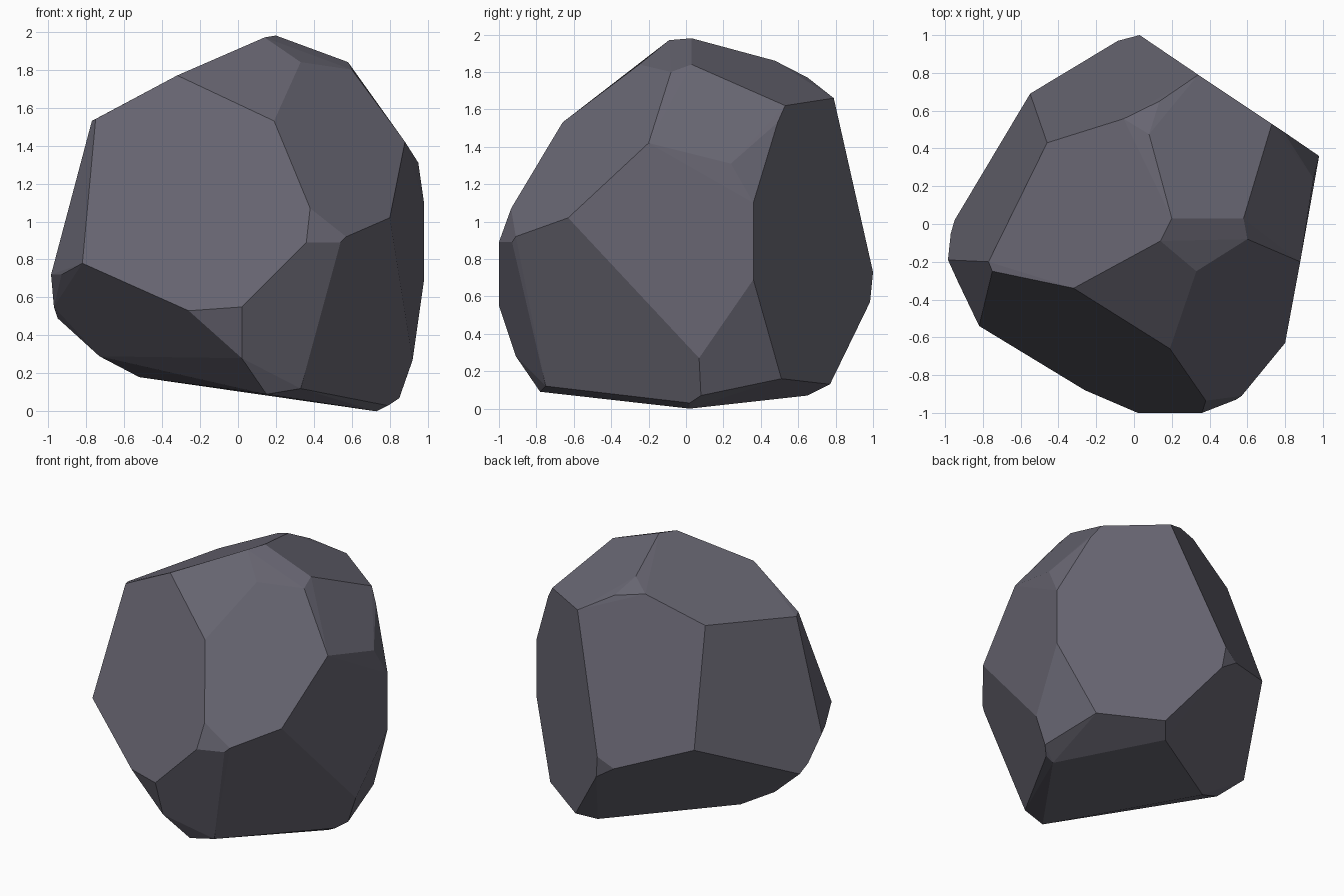
import bpy, bmesh, math

# Corner points of the faceted boulder, grouped by level
crown = [
    (.20, .03, 1.98), (.14, -.09, 1.97), (.58, .03, 1.84), (.33, -.25, 1.84),
    (.60, -.08, 1.80), (-.32, -.34, 1.77), (-.75, -.25, 1.54), (-.77, -.20, 1.53),
    (.19, -.66, 1.53), (.08, .475, 1.86), (.135, .65, 1.77), (-.055, .557, 1.795),
    (.34, .79, 1.66), (-.46, .43, 1.62), (.73, .53, 1.62), (.79, .49, 1.53),
    (.88, -.20, 1.42), (.95, .24, 1.31),
]
girdle = [
    (.98, .36, 1.10), (.98, .36, .69), (.38, -.935, 1.07), (.80, -.63, 1.02),
    (.57, -.91, .92), (.54, -.93, .89), (.36, -1.0, .89), (-.985, -.19, .72),
    (-.93, -.31, .72), (-.82, -.54, .78), (-.26, -.88, .53), (.02, -1.0, .55),
    (-.97, -.05, .55), (-.95, .02, .49), (.03, 1.0, .73), (-.085, .97, .66),
    (.05, .984, .57), (-.55, .69, .815),
]
base = [
    (.02, -.91, .28), (.15, -.78, .09), (.33, -.75, .12), (.73, .02, 0),
    (.79, .02, .03), (.85, .08, .07), (.92, .07, .27), (.76, .51, .16),
    (.37, .77, .13), (.27, .65, .07), (-.52, .10, .18), (-.73, 0, .29),
]

# Shrink-wrap the corners and merge nearly coplanar triangles into facets
bm = bmesh.new()
for p in crown + girdle + base:
    bm.verts.new(p)
hull = bmesh.ops.convex_hull(bm, input=bm.verts[:])
loose = [v for v in bm.verts if not v.link_faces]
bmesh.ops.delete(bm, geom=loose, context='VERTS')
bmesh.ops.dissolve_limit(bm, angle_limit=math.radians(4),
                         verts=bm.verts[:], edges=bm.edges[:])
bmesh.ops.recalc_face_normals(bm, faces=bm.faces[:])

mesh = bpy.data.meshes.new("boulder")
bm.to_mesh(mesh)
bm.free()

# One dark slate colour, flat faces
slate = bpy.data.materials.new("dark slate")
slate.diffuse_color = (.135, .13, .165, 1)
mesh.materials.append(slate)
boulder = bpy.data.objects.new("boulder", mesh)
bpy.context.collection.objects.link(boulder)
